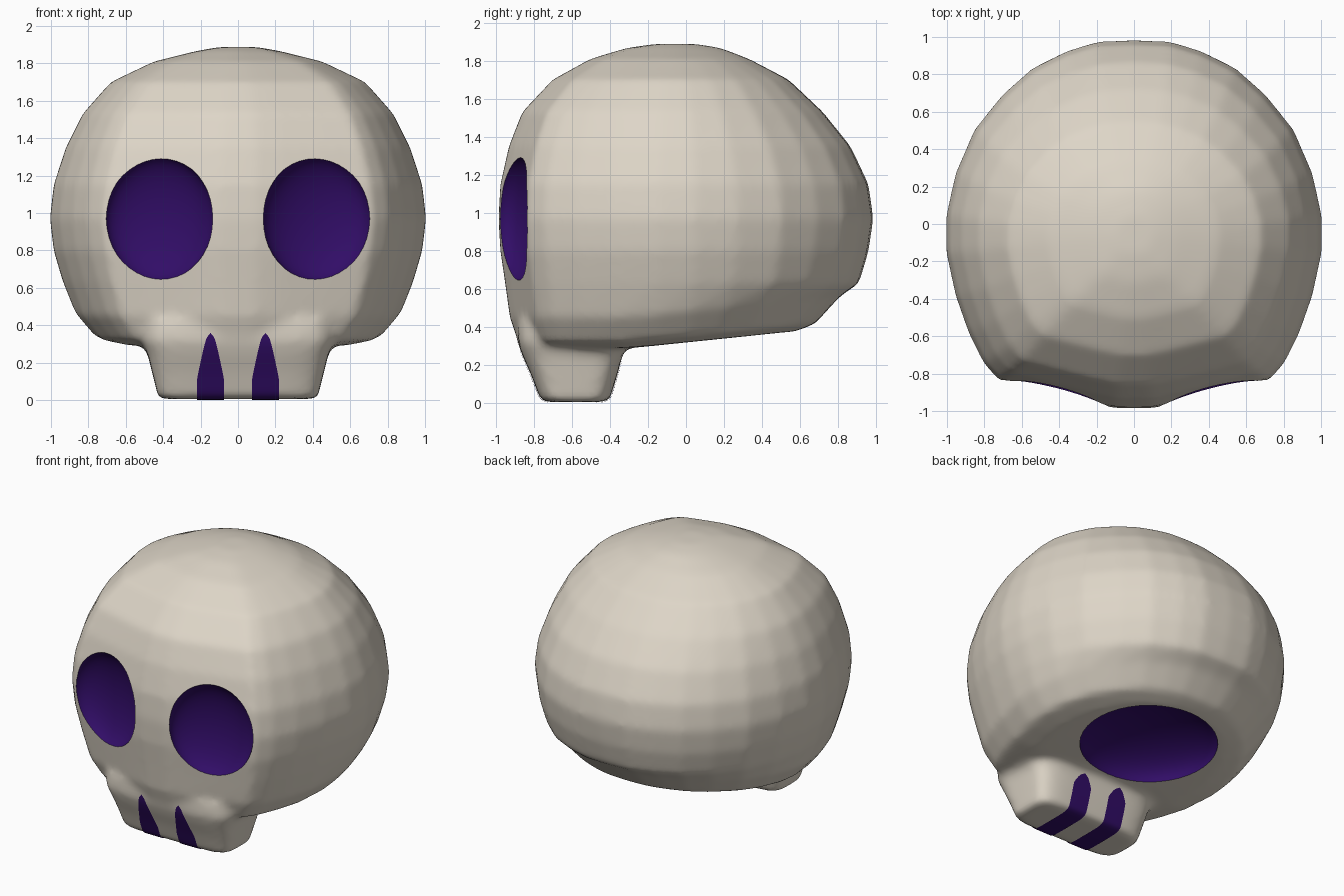
import bpy, bmesh, math
from mathutils import Vector, Matrix
from mathutils.bvhtree import BVHTree

if "Cube" in bpy.data.objects:
    bpy.data.objects.remove(bpy.data.objects["Cube"])


def material(name, rgb):
    m = bpy.data.materials.new(name)
    m.diffuse_color = (*rgb, 1)
    m.use_nodes = True
    m.node_tree.nodes["Principled BSDF"].inputs["Base Color"].default_value = m.diffuse_color
    return m


bone = material("bone", (0.73, 0.67, 0.575))
purple = material("dark purple", (0.031, 0.004, 0.135))


def make_object(name, bm):
    me = bpy.data.meshes.new(name)
    bm.to_mesh(me)
    bm.free()
    me.materials.append(bone)
    me.materials.append(purple)
    ob = bpy.data.objects.new(name, me)
    bpy.context.collection.objects.link(ob)
    return ob


def loft(bm, outline, rings, yc, tilt=0.0):
    """Stack scaled copies of an outline; ring = (z, half width, front y, back y)."""
    loops = []
    for z, w, front, back in rings:
        loop = []
        for x, y in outline:
            yy = yc + y * ((yc - front) if y < 0 else (back - yc))
            lift = tilt * max(yy, -0.3) if z < 0.5 else 0
            loop.append(bm.verts.new((x * w, yy, z + lift)))
        loops.append(loop)
    n = len(outline)
    for a, b in zip(loops, loops[1:]):
        for i in range(n):
            bm.faces.new((a[i], a[(i + 1) % n], b[(i + 1) % n], b[i]))
    bm.faces.new(loops[0][::-1])
    bm.faces.new(loops[-1])


# cranium: half plan outline, mirrored, lofted from the underside to the crown
half = [(.1, -1), (.25, -.967), (.5, -.9), (.72, -.837), (.8, -.74), (.88, -.565),
        (.95, -.35), (1, -.1), (1, .1), (.95, .317), (.85, .54), (.7, .72),
        (.54, .856), (.36, .942), (.2, .99)]
plan = half + [(0, 1)] + [(-x, y) for x, y in reversed(half)]
cranium = [(.318, .3, -.4, .3), (.32, .6, -.8, .58), (.35, .76, -.88, .68),
           (.48, .87, -.925, .81), (.63, .935, -.95, .91), (.8, .985, -.975, .96),
           (.97, 1.005, -.985, .985), (1.15, .985, -.975, .96), (1.35, .92, -.93, .865),
           (1.53, .83, -.86, .72), (1.70, .68, -.70, .54), (1.81, .45, -.50, .33),
           (1.867, .22, -.31, .18), (1.888, .1, -.16, .05)]
bm = bmesh.new()
loft(bm, plan, cranium, -.06, .1)

# upper jaw: rounded tapering block
def rounded(t, n=5):
    c, s = math.cos(t), math.sin(t)
    return (math.copysign(abs(c) ** (2 / n), c), math.copysign(abs(s) ** (2 / n), s))


block = [rounded(2 * math.pi * i / 40) for i in range(40)]
jaw = [(.006, .425, -.76, -.405), (.15, .46, -.815, -.36), (.25, .485, -.86, -.335),
       (.32, .515, -.885, -.30), (.43, .5, -.885, -.25)]
loft(bm, block, jaw, -.58)
bmesh.ops.recalc_face_normals(bm, faces=bm.faces)
skull = make_object("skull", bm)

# fuse cranium and jaw into one softly blended surface
mod = skull.modifiers.new("fuse", 'REMESH')
mod.mode = 'VOXEL'
mod.voxel_size = 0.025
mod = skull.modifiers.new("blend", 'SMOOTH')
mod.factor, mod.iterations = 0.5, 8


# eye sockets and underside opening: shallow dishes cut with flattened balls
def socket(name, centre, normal, radii):
    cut = bmesh.new()
    rot = Vector(normal).normalized().to_track_quat('Z', 'Y').to_matrix().to_4x4()
    mat = Matrix.Translation(centre) @ rot @ Matrix.Diagonal((*radii, 1))
    bmesh.ops.create_uvsphere(cut, u_segments=40, v_segments=24, radius=1, matrix=mat)
    bmesh.ops.recalc_face_normals(cut, faces=cut.faces)
    for f in cut.faces:
        f.material_index = 1
    ob = make_object(name, cut)
    ob.hide_render = True
    mod = skull.modifiers.new(name, 'BOOLEAN')
    mod.operation, mod.solver, mod.object = 'DIFFERENCE', 'EXACT', ob
    return ob


cutters = [socket("eye_cutter", (s * .42, -.905, .97), (s * .22, -.97, 0), (.294, .332, .14))
           for s in (-1, 1)]
cutters.append(socket("underside_cutter", (0, .15, .335), (0, .1, -1), (.47, .425, .19)))

bpy.context.view_layer.objects.active = skull
skull.select_set(True)
for mod in list(skull.modifiers):
    bpy.ops.object.modifier_apply(modifier=mod.name)
for ob in cutters:
    bpy.data.objects.remove(ob)
bpy.ops.object.shade_smooth_by_angle(angle=math.radians(40))

# tooth gaps: thin strips wrapped round the front, bottom and back of the jaw
bpy.context.view_layer.update()
tree = BVHTree.FromObject(skull, bpy.context.evaluated_depsgraph_get())


def tooth_gap(name, cx):
    g = bmesh.new()
    rows, steps, across = [], 72, 8
    for i in range(steps + 1):
        s = i / steps
        a = math.radians(153 + (374 - 153) * s)
        d = Vector((0, math.cos(a), math.sin(a)))
        width = .071 * min(1, math.sqrt(s / .22), math.sqrt((1 - s) / .08)) + .001
        row = []
        for j in range(across + 1):
            o = Vector((cx + width * (2 * j / across - 1), -.58, .2))
            hit = tree.ray_cast(o, d)[0] or o + d * .3
            row.append(g.verts.new(hit + d * .005))
        rows.append(row)
    for p, q in zip(rows, rows[1:]):
        for j in range(across):
            g.faces.new((p[j], q[j], q[j + 1], p[j + 1])).material_index = 1
    ob = make_object(name, g)
    for f in ob.data.polygons:
        f.use_smooth = True


tooth_gap("tooth_gap_left", -.147)
tooth_gap("tooth_gap_right", .147)
